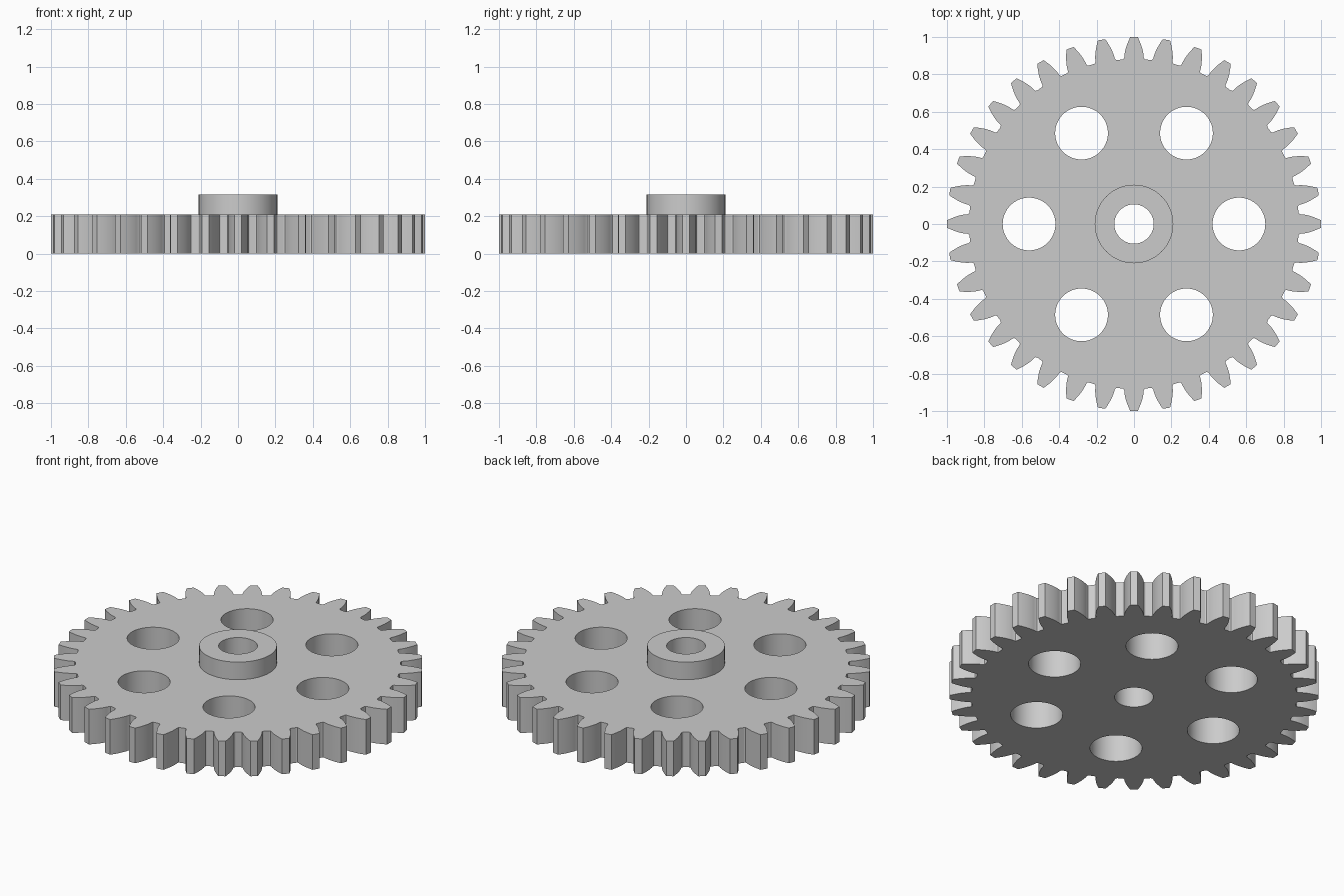
import bpy, bmesh, math

if "Cube" in bpy.data.objects:
    bpy.data.objects.remove(bpy.data.objects["Cube"])

TEETH = 36
MODULE = 2.0 / (TEETH + 2)
PITCH_R = MODULE * TEETH / 2
BASE_R = PITCH_R * math.cos(math.radians(20))
ROOT_R = PITCH_R - 1.25 * MODULE
DISC_H, HUB_H = 0.21, 0.315
BORE_R, HUB_R = 0.105, 0.21

grey = bpy.data.materials.new("grey metal")
grey.diffuse_color = (0.6, 0.6, 0.6, 1)
grey.use_nodes = True
grey.node_tree.nodes["Principled BSDF"].inputs["Base Color"].default_value = grey.diffuse_color


def polar(r, a):
    return (r * math.cos(a), r * math.sin(a))


def circle(r, cx=0.0, cy=0.0, n=64):
    return [(cx + r * math.cos(2 * math.pi * i / n),
             cy + r * math.sin(2 * math.pi * i / n)) for i in range(n)]


def half_angle(r):
    """Half the angular tooth thickness of an involute tooth at radius r."""
    inv = lambda a: math.tan(a) - a
    return (math.pi / (2 * TEETH) + inv(math.radians(20))
            - inv(math.acos(min(1.0, BASE_R / r))))


def gear_outline():
    # One flank from root fillet to tip, as (radius, half angle)
    base = half_angle(BASE_R)
    flank = [(ROOT_R, base + 0.012), (ROOT_R + 0.003, base + 0.004)]
    for i in range(8):
        r = BASE_R + 0.002 + (1.0 - BASE_R - 0.002) * i / 7
        flank.append((r, half_angle(r)))
    points = []
    for t in range(TEETH):
        mid = 2 * math.pi * t / TEETH
        points += [polar(r, mid - a) for r, a in flank]
        points.append(polar(1.0, mid))
        points += [polar(r, mid + a) for r, a in reversed(flank)]
    return points


def plate(name, loops, z0, z1):
    """Solid plate from an outer loop and hole loops."""
    curve = bpy.data.curves.new(name, 'CURVE')
    curve.dimensions = '2D'
    curve.fill_mode = 'BOTH'
    curve.extrude = (z1 - z0) / 2
    for loop in loops:
        spline = curve.splines.new('POLY')
        spline.points.add(len(loop) - 1)
        for p, (x, y) in zip(spline.points, loop):
            p.co = (x, y, 0, 1)
        spline.use_cyclic_u = True
    obj = bpy.data.objects.new(name, curve)
    bpy.context.collection.objects.link(obj)
    bpy.ops.object.select_all(action='DESELECT')
    obj.select_set(True)
    bpy.context.view_layer.objects.active = obj
    bpy.ops.object.convert(target='MESH')
    obj = bpy.context.object
    obj.name = name
    bm = bmesh.new()
    bm.from_mesh(obj.data)
    bmesh.ops.remove_doubles(bm, verts=bm.verts, dist=1e-5)
    bmesh.ops.translate(bm, verts=bm.verts, vec=(0, 0, (z0 + z1) / 2))
    bmesh.ops.recalc_face_normals(bm, faces=bm.faces)
    bm.to_mesh(obj.data)
    bm.free()
    obj.data.materials.clear()
    obj.data.materials.append(grey)
    bpy.ops.object.shade_smooth_by_angle(angle=math.radians(20))
    return obj


# Toothed disc with a centre bore and six lightening holes
holes = [circle(0.141, *polar(0.561, math.radians(60 * i))) for i in range(6)]
plate("toothed_disc", [gear_outline(), circle(BORE_R)] + holes, 0.0, DISC_H)

# Raised hub around the bore
plate("hub", [circle(HUB_R), circle(BORE_R)], DISC_H, HUB_H)
